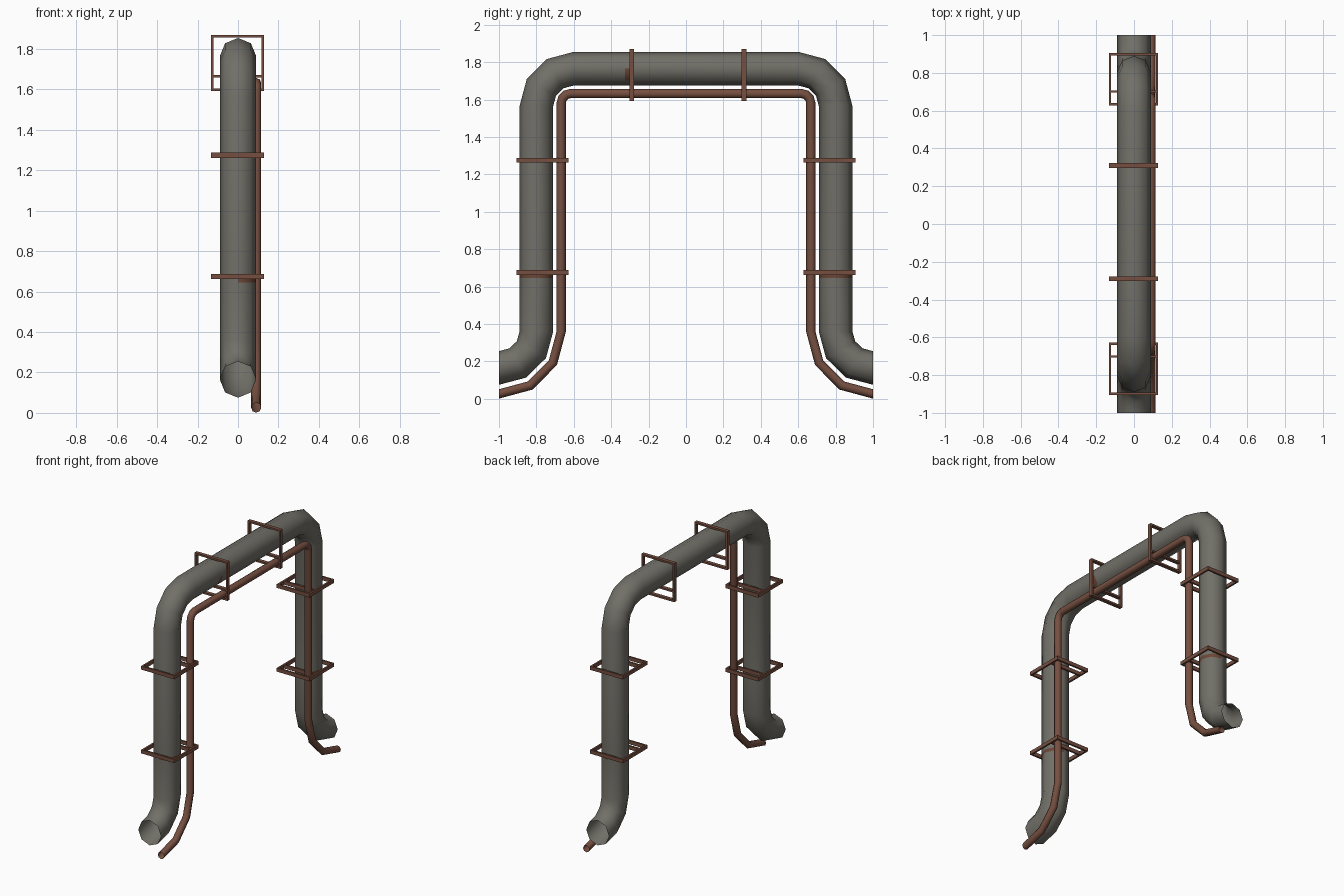
import bpy, bmesh
from math import sin, cos, pi, radians
from mathutils import Vector

if "Cube" in bpy.data.objects:
    bpy.data.objects.remove(bpy.data.objects["Cube"])


def material(name, rgb):
    m = bpy.data.materials.new(name)
    m.diffuse_color = (*rgb, 1)
    m.use_nodes = True
    m.node_tree.nodes["Principled BSDF"].inputs["Base Color"].default_value = m.diffuse_color
    return m


GREY = material("weathered grey", (0.165, 0.16, 0.137))
BROWN = material("brown metal", (0.18, 0.078, 0.052))
RUST = material("rust stain", (0.15, 0.062, 0.038))


def finish(bm, name, mats, smooth):
    bmesh.ops.recalc_face_normals(bm, faces=bm.faces)
    for f in bm.faces:
        f.smooth = smooth
    me = bpy.data.meshes.new(name)
    bm.to_mesh(me)
    bm.free()
    for m in mats:
        me.materials.append(m)
    ob = bpy.data.objects.new(name, me)
    bpy.context.collection.objects.link(ob)
    return ob


def arch_path(leg_y, low_z, top_z, top_r, leg_extra=(), top_extra=()):
    """(y, z, tangent angle) rings for a leg, bridge, leg run in the yz plane."""
    half = []
    low_ry, low_rz = 1 - leg_y, 0.36 - low_z
    for d in (0, 30, 60, 90):                      # foot bend
        a = radians(d)
        half.append((-1 + low_ry * sin(a), 0.36 - low_rz * cos(a), a))
    half += [(-leg_y, z, pi / 2) for z in leg_extra]
    for d in (90, 60, 30, 0):                      # shoulder bend
        a = radians(d)
        half.append((-leg_y + top_r * (1 - sin(a)), top_z - top_r + top_r * cos(a), a))
    mirrored = [(-y, z, -a) for y, z, a in reversed(half)]
    return half + [(y, top_z, 0) for y in top_extra] + mirrored


def tube(name, x, path, r, mats, sides=8, rusty=None):
    bm = bmesh.new()
    rings = []
    for y, z, a in path:
        n = Vector((0, -sin(a), cos(a)))
        ring = []
        for i in range(sides):
            t = 2 * pi * i / sides
            ring.append(bm.verts.new(Vector((x, y, z)) + n * r * sin(t) + Vector((r * cos(t), 0, 0))))
        rings.append(ring)
    for a, b in zip(rings, rings[1:]):
        for i in range(sides):
            j = (i + 1) % sides
            f = bm.faces.new((a[i], a[j], b[j], b[i]))
            if rusty and rusty(f.calc_center_median()):
                f.material_index = 1
    return finish(bm, name, mats, True)


# rust stains sit beside the lower clamps and one bridge clamp, on the +x side
def rusty(c):
    on_leg = 0.64 < c.z < 0.68 and c.x > 0.02
    on_bridge = -0.33 < c.y < -0.29 and c.x > 0.05 and c.z < 1.78
    return on_leg or on_bridge


tube("main_pipe", 0, arch_path(0.8, 0.165, 1.765, 0.2, (0.645, 0.67), (-0.325, -0.295)),
     0.09, (GREY, RUST), rusty=rusty)
tube("side_pipe", 0.09, arch_path(0.667, 0.026, 1.632, 0.05), 0.025, (BROWN,))


def clamp(name, place):
    """Square frame with a crossbar; u = x, v = distance outward, w = along the pipe."""
    t, w = 0.0125, 0.026
    u0, u1, v0, v1 = -0.133, 0.128, -0.172, 0.105
    bars = [(u0, u1, v0, v0 + t), (u0, u1, v1 - t, v1), (u0, u1, -0.105, -0.105 + t),
            (u0, u0 + t, v0, v1), (u1 - t, u1, v0, v1)]
    bm = bmesh.new()
    for a, b, c, d in bars:
        cube = bmesh.ops.create_cube(bm, size=1)["verts"]
        for p in cube:
            p.co = place((a + b) / 2 + p.co.x * (b - a), (c + d) / 2 + p.co.y * (d - c), p.co.z * w)
    finish(bm, name, (BROWN,), False)


# leg clamps
for side, label in ((-1, "front"), (1, "back")):
    for z, level in ((0.675, "lower"), (1.275, "upper")):
        clamp(f"{label}_{level}_clamp",
              lambda u, v, w, s=side, h=z: Vector((u, s * (0.8 + v), h + w)))
# bridge clamps
for y, label in ((-0.29, "front"), (0.31, "back")):
    clamp(f"{label}_bridge_clamp", lambda u, v, w, c=y: Vector((u, c + w, 1.765 + v)))
